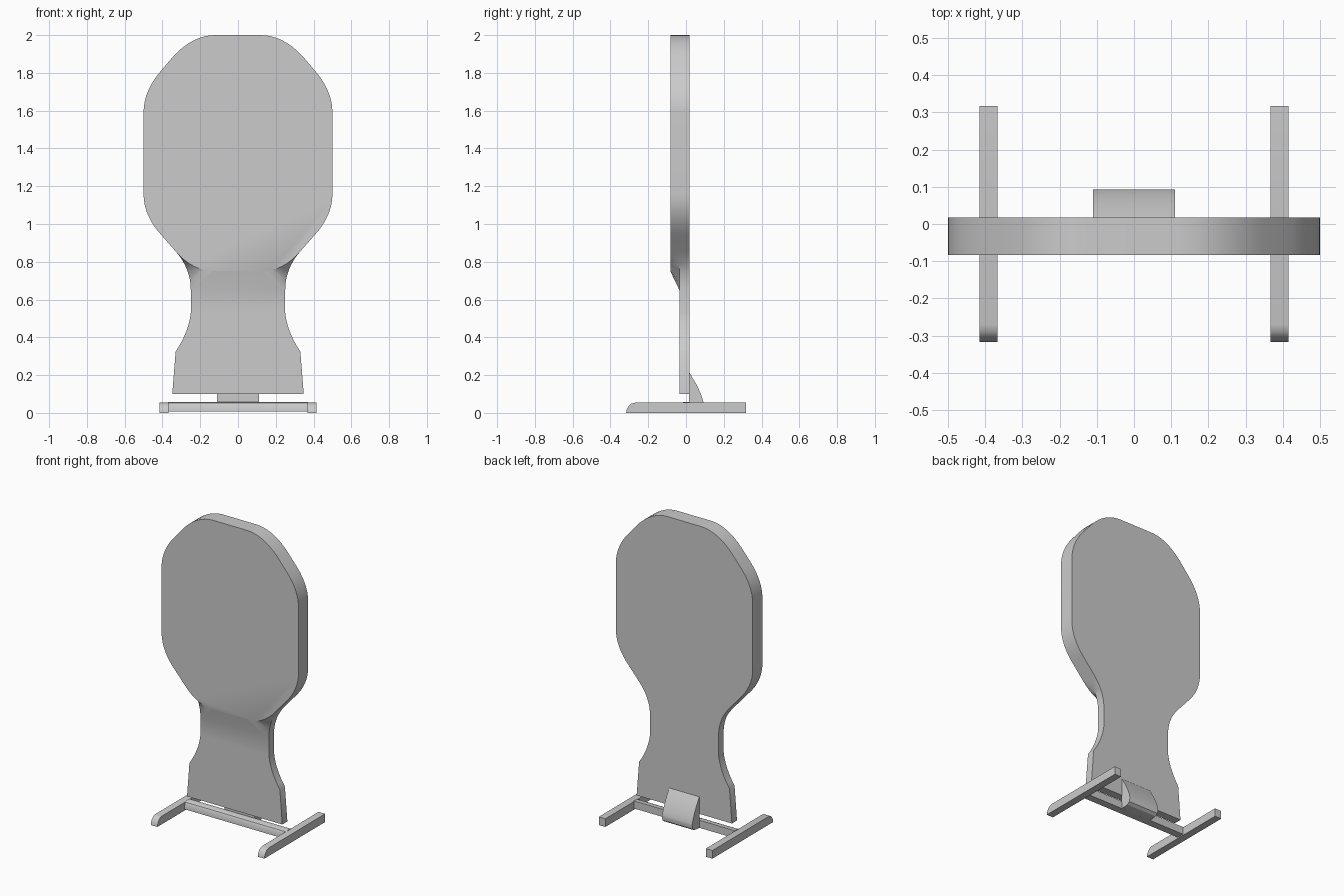
import bpy, bmesh

if "Cube" in bpy.data.objects:
    bpy.data.objects.remove(bpy.data.objects["Cube"])

BACK, NECK_Y, HEAD_Y = 0.018, -0.035, -0.083


def bez(a, b, c, n=8):
    """Quadratic curve from a to c, pulled towards b."""
    return [tuple(a[k] * (1 - i / n) ** 2 + 2 * b[k] * (i / n) * (1 - i / n) + c[k] * (i / n) ** 2
                  for k in (0, 1)) for i in range(n + 1)]


def finish(bm, name):
    bmesh.ops.remove_doubles(bm, verts=bm.verts, dist=1e-5)
    bmesh.ops.recalc_face_normals(bm, faces=bm.faces)
    me = bpy.data.meshes.new(name)
    bm.to_mesh(me)
    bm.free()
    ob = bpy.data.objects.new(name, me)
    bpy.context.collection.objects.link(ob)
    bpy.ops.object.select_all(action='DESELECT')
    ob.select_set(True)
    bpy.context.view_layer.objects.active = ob
    bpy.ops.object.shade_smooth_by_angle()
    return ob


def prism(name, profile, x0, x1):
    """Extrude a (y, z) profile along x."""
    bm = bmesh.new()
    face = bm.faces.new([bm.verts.new((x0, y, z)) for y, z in profile])
    new = bmesh.ops.extrude_face_region(bm, geom=[face])['geom']
    bmesh.ops.translate(bm, vec=(x1 - x0, 0, 0),
                        verts=[v for v in new if isinstance(v, bmesh.types.BMVert)])
    bm.faces.new([bm.verts.new((x0, y, z)) for y, z in profile]) if face not in bm.faces else None
    return finish(bm, name)


# Board outline, right half: head edge, neck edge, lower edge of the raised head
P = (0.33, 0.855)
upper = (bez((0.12, 2.0), (0.24, 2.0), (0.345, 1.885))
         + bez((0.40, 1.82), (0.50, 1.71), (0.50, 1.59))
         + bez((0.50, 1.16), (0.50, 1.04), (0.40, 0.935)) + [P])
neck = (bez(P, (0.25, 0.765), (0.25, 0.65))
        + bez((0.25, 0.53), (0.26, 0.43), (0.33, 0.325)) + [(0.348, 0.10)])
lip = bez(P, (0.24, 0.75), (0.12, 0.75))
K = len(lip)


def neck_front(z):
    t = min(max((z - 0.78) / (P[1] - 0.78), 0), 1)
    return NECK_Y + t * (HEAD_Y - NECK_Y)


# Board: one closed shell with a sloped step between head and neck
bm = bmesh.new()


def face(pts):
    bm.faces.new([bm.verts.new(p) for p in pts])


def loop(pts):
    """Right-half points followed by their mirror images."""
    return pts + [(-x, y, z) for x, y, z in reversed(pts)]


head_f = [(x, HEAD_Y, z) for x, z in upper]
lip_f = [(x, HEAD_Y, z) for x, z in lip]
neck_f = [(x, neck_front(z), z) for x, z in neck]
edge = head_f + neck_f[1:]
back = [(x, BACK, z) for x, y, z in edge]

face(loop(head_f + lip_f[1:]))
face(loop(back))
first = next(i for i, p in enumerate(neck_f) if p[1] == NECK_Y)
face(loop(neck_f[K - 1:]))
for s in (1, -1):
    def side(pts):
        face([(s * x, y, z) for x, y, z in pts])
    for i in range(len(edge) - 1):
        side([edge[i], edge[i + 1], back[i + 1], back[i]])
    side([P[:1] + (HEAD_Y, P[1]), lip_f[1], neck_f[1]])
    for i in range(1, K - 1):
        side([lip_f[i], lip_f[i + 1], neck_f[i + 1], neck_f[i]])
for a, b in ((lip_f[-1], neck_f[K - 1]), (edge[0], back[0]), (edge[-1], back[-1])):
    face([a, b, (-b[0], b[1], b[2]), (-a[0], a[1], a[2])])
finish(bm, "board")

# Feet with rounded front toes
foot = [(-0.317, 0), (-0.315, 0.015), (-0.305, 0.035), (-0.29, 0.049), (-0.27, 0.054),
        (0.317, 0.054), (0.317, 0)]
for side_name, x0 in (("left", -0.415), ("right", 0.367)):
    prism("foot_" + side_name, foot, x0, x0 + 0.048)

# Crossbar with rounded front edge
prism("crossbar", [(0.018, 0.008), (0.018, 0.058), (-0.012, 0.058), (-0.024, 0.052),
                   (-0.031, 0.04), (-0.032, 0.008)], -0.37, 0.37)

# Rear bracket joining crossbar and board
prism("rear_bracket", [(0.016, 0.215), (0.022, 0.207)] + bez((0.05, 0.16), (0.088, 0.09), (0.093, 0.05))
      + [(0.088, 0.025), (0.07, 0.012), (0.016, 0.008)], -0.11, 0.11)
